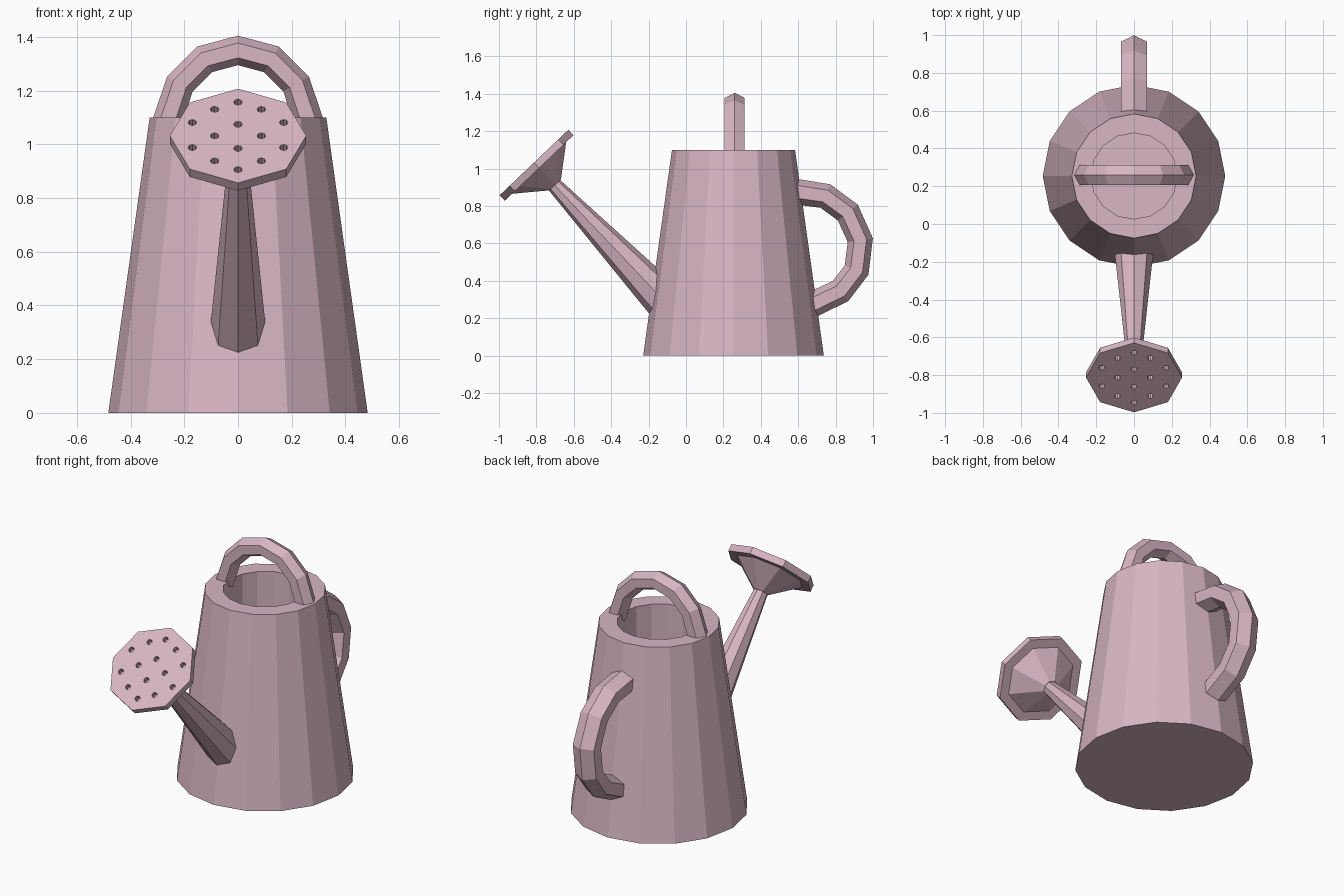
import bpy, bmesh
from math import cos, sin, pi
from mathutils import Vector

if "Cube" in bpy.data.objects:
    bpy.data.objects.remove(bpy.data.objects["Cube"])

mat = bpy.data.materials.new("dusty_pink")
mat.diffuse_color = (0.69, 0.47, 0.55, 1)
mat.use_nodes = True
mat.node_tree.nodes["Principled BSDF"].inputs["Base Color"].default_value = mat.diffuse_color


def ring(c, u, v, ru, rv, n):
    """Polygon of n points around c, with its first vertex along u."""
    return [c + u * ru * cos(2 * pi * i / n) + v * rv * sin(2 * pi * i / n) for i in range(n)]


def loft(name, rings):
    """Flat-faced solid skinned over a series of rings."""
    bm = bmesh.new()
    loops = [[bm.verts.new(p) for p in r] for r in rings]
    n = len(loops[0])
    for a, b in zip(loops, loops[1:]):
        for i in range(n):
            j = (i + 1) % n
            bm.faces.new((a[i], a[j], b[j], b[i]))
    bm.faces.new(loops[0])
    bm.faces.new(loops[-1])
    bmesh.ops.recalc_face_normals(bm, faces=bm.faces)
    me = bpy.data.meshes.new(name)
    bm.to_mesh(me)
    bm.free()
    me.materials.append(mat)
    ob = bpy.data.objects.new(name, me)
    bpy.context.collection.objects.link(ob)
    return ob


def handle(name, path, side, r, width):
    """Hexagonal tube along a planar path; side is the plane's normal."""
    rings = []
    for i, p in enumerate(path):
        t = (path[min(i + 1, len(path) - 1)] - path[max(i - 1, 0)]).normalized()
        rings.append(ring(p, t.cross(side), side, r, r * width, 6))
    return loft(name, rings)


X, Y, Z = Vector((1, 0, 0)), Vector((0, 1, 0)), Vector((0, 0, 1))
CY = 0.254

# Tapered body with a straight round cavity
body = [(0.0, 0.483), (1.10, 0.329), (1.10, 0.228), (0.08, 0.228)]
loft("body", [ring(Vector((0, CY, z)), X, Y, r, r, 16) for z, r in body])

# Arched carrying handle on the rim
arc = [Vector((0.25 * cos(a * pi / 6), 0.26, 1.10 + 0.25 * sin(a * pi / 6))) for a in range(1, 6)]
handle("top_handle",
       [Vector((0.268, 0.26, 1.07))] + arc + [Vector((-0.268, 0.26, 1.07))], Y, 0.055, 1.12)

# Curved handle at the back
back = [(0.53, 0.885), (0.61, 0.873), (0.745, 0.853), (0.865, 0.765), (0.932, 0.617),
        (0.912, 0.457), (0.826, 0.345), (0.687, 0.278), (0.60, 0.25)]
handle("back_handle", [Vector((0, y, z)) for y, z in back], X, 0.068, 1.17)

# Tapered octagonal spout
axis = Vector((0, -0.69, 0.724)).normalized()
up = X.cross(axis) * -1
top, base = Vector((0, -0.706, 0.914)), Vector((0, -0.171, 0.35))
loft("spout", [ring(c, X, up, r, r, 8) for c, r in
               ((base - axis * 0.14, 0.11), (base, 0.10), (top + axis * 0.01, 0.04))])

# Rose: cone flaring to an octagonal plate
face = Vector((0, -0.813, 1.032))
rose = loft("rose", [ring(face - axis * d, X, up, r, r, 8) for d, r in
                     ((0.165, 0.042), (0.04, 0.20), (0.04, 0.254), (0.0, 0.254))])

# Sprinkler holes cut into the plate
holes = [(0, 0.182), (0, 0.062), (0, -0.068), (0, -0.182)]
for s in (-1, 1):
    holes += [(s * 0.087, 0.143), (s * 0.087, 0.0), (s * 0.087, -0.135),
              (s * 0.17, 0.072), (s * 0.17, -0.063)]
cutters = []
for u, v in holes:
    c = face + X * u + up * v
    cutters.append(loft("hole_cutter", [ring(c + axis * d, X, up, 0.016, 0.016, 8)
                                        for d in (-0.03, 0.03)]))
bpy.ops.object.select_all(action='DESELECT')
for ob in cutters:
    ob.select_set(True)
bpy.context.view_layer.objects.active = cutters[0]
bpy.ops.object.join()
cutter = cutters[0]
cutter.hide_render = True
mod = rose.modifiers.new("holes", 'BOOLEAN')
mod.operation = 'DIFFERENCE'
mod.solver = 'EXACT'
mod.object = cutter
bpy.context.view_layer.objects.active = rose
bpy.ops.object.modifier_apply(modifier=mod.name)
bpy.data.objects.remove(cutter)
